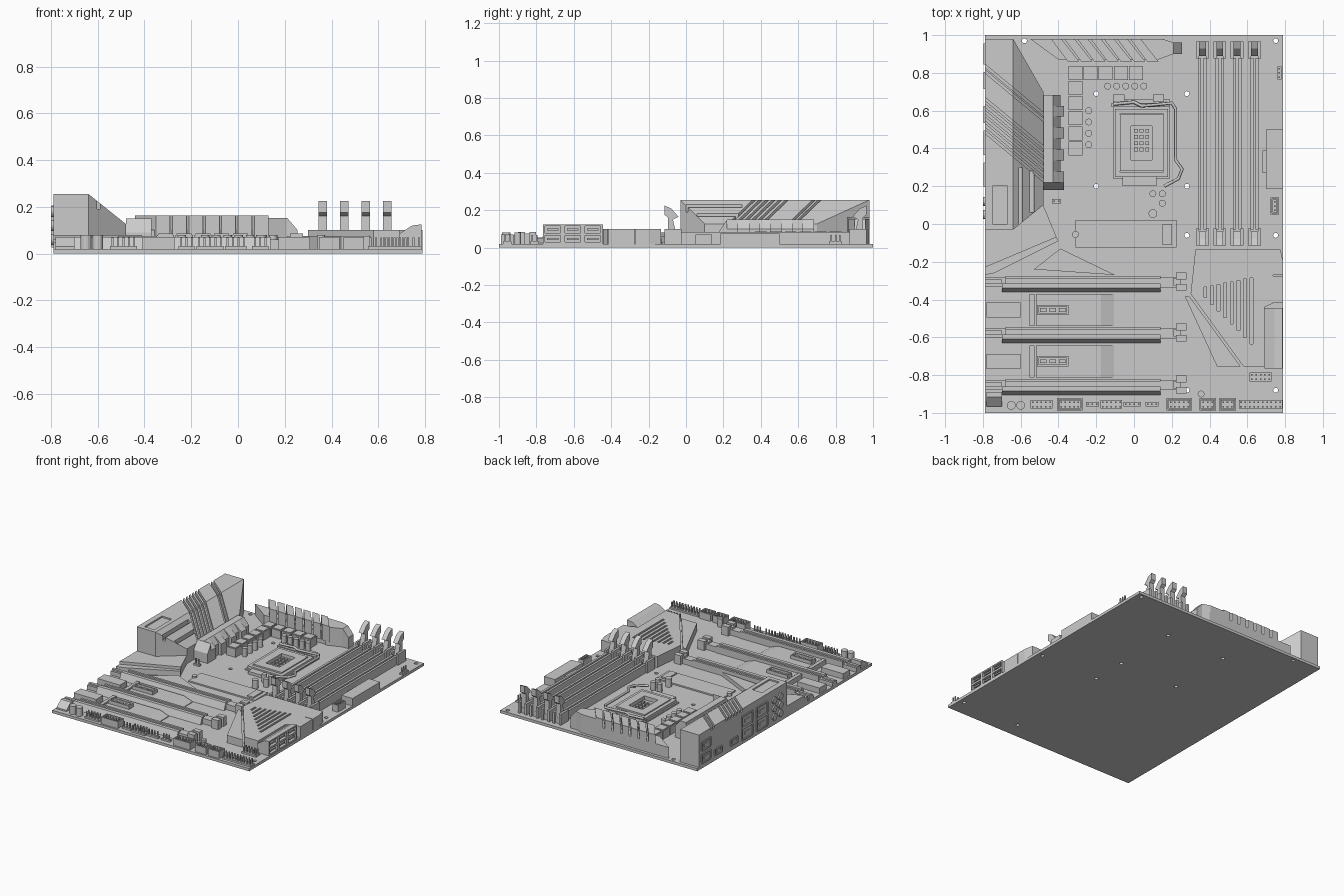
import bpy, bmesh, math

if "Cube" in bpy.data.objects:
    bpy.data.objects.remove(bpy.data.objects["Cube"])

grey = bpy.data.materials.new("plain_grey")
grey.use_nodes = True
grey.diffuse_color = (.6, .6, .6, 1)
grey.node_tree.nodes["Principled BSDF"].inputs["Base Color"].default_value = grey.diffuse_color

# Board outline and shared heights
LEFT, RIGHT, FRONT, BACK = -.79, .79, -1, 1
TOP, LOW, MID, HIGH = .02, .05, .07, .1


def prism(points, low, high, axis="z"):
    """Extrude a 2D outline along an axis."""
    place = {"x": lambda a, b, c: (c, a, b), "y": lambda a, b, c: (a, c, b),
             "z": lambda a, b, c: (a, b, c)}[axis]

    def build(bm):
        bridge(bm, [[place(a, b, end) for a, b in points] for end in (low, high)])
    return build


def bridge(bm, rings):
    """Close two matching outlines into a solid."""
    lower, upper = [[bm.verts.new(point) for point in ring] for ring in rings]
    bm.faces.new(lower)
    bm.faces.new(upper)
    for i in range(len(lower)):
        bm.faces.new((lower[i - 1], lower[i], upper[i], upper[i - 1]))


def rect(x0, x1, y0, y1):
    return [(x0, y0), (x1, y0), (x1, y1), (x0, y1)]


def box(x0, x1, y0, y1, high, low=TOP):
    return prism(rect(x0, x1, y0, y1), low, high)


def block(x, y, half_x, half_y, high, low=TOP):
    """Box given by its centre and half sizes."""
    return box(x - half_x, x + half_x, y - half_y, y + half_y, high, low)


def disc(x, y, radius, sides=16):
    angles = [i * math.tau / sides for i in range(sides)]
    return [(x + radius * math.cos(a), y + radius * math.sin(a)) for a in angles]


def walls(x, y, half_x, half_y, high, thick=.01):
    """Four walls of an open rectangular shroud."""
    solids = []
    for side in (-1, 1):
        solids.append(block(x, y + side * (half_y - thick / 2), half_x, thick / 2, high))
        solids.append(block(x + side * (half_x - thick / 2), y, thick / 2, half_y, high))
    return solids


def part(name, solids):
    bm = bmesh.new()
    for build in solids:
        build(bm)
    bmesh.ops.recalc_face_normals(bm, faces=bm.faces)
    mesh = bpy.data.meshes.new(name)
    bm.to_mesh(mesh)
    bm.free()
    mesh.materials.append(grey)
    obj = bpy.data.objects.new(name, mesh)
    bpy.context.collection.objects.link(obj)
    return obj


def carve(obj, solids):
    """Subtract each solid and bake the result."""
    for solid in solids:
        cutter = part("cutter", [solid])
        cutter.hide_render = True
        modifier = obj.modifiers.new("cut", "BOOLEAN")
        modifier.operation, modifier.solver, modifier.object = "DIFFERENCE", "EXACT", cutter
        graph = bpy.context.evaluated_depsgraph_get()
        baked = bpy.data.meshes.new_from_object(obj.evaluated_get(graph))
        obj.modifiers.clear()
        obj.data = baked
        bpy.data.objects.remove(cutter)


# Circuit board with mounting holes
board = part("circuit_board", [box(LEFT, RIGHT, FRONT, BACK, TOP, 0)])
holes = [(x, y) for x in (.28, .75) for y in (-.88, -.06)]
holes += [(x, y) for x in (-.2, .28) for y in (.2, .69)] + [(-.58, .97), (.75, .97)]
carve(board, [prism(disc(x, y, .013), -1, 1) for x, y in holes])

# Rear port cover: plateau with a sloping inner side and angled ends
ridge, foot, crest = -.64, -.48, .255
outline = [(LEFT, -.03), (ridge, -.03), (foot, .1), (foot, .7), (ridge, .98), (LEFT, .98)]
cover = part("port_cover", [prism(outline, TOP, crest)])
carve(cover, [prism([(ridge, crest), (ridge, 1), (0, 1), (0, crest + .8 * ridge)], FRONT, BACK, "y")])


def groove(start):
    """A slanted channel that follows the top and slope of the cover."""
    floor = crest - .02
    profile = [(-1, floor), (ridge, floor), (foot, floor + .8 * (ridge - foot)), (foot, 1), (-1, 1)]

    def build(bm):
        bridge(bm, [[(x, y - .83 * (x - LEFT), z) for x, z in profile] for y in (start, start + .017)])
    return build


carve(cover, [groove(.8 + i * .03) for i in range(2)] + [groove(.48 + i * .035) for i in range(6)])
carve(cover, [box(-.61, -.59, 0, .3, 1, .19), box(-.55, -.53, .06, .28, 1, .15),
              box(-.75, -.67, 0, .2, 1, crest - .01)])

# Rear ports as thin frames with a tongue, and round jacks
ports = []


def port(y, z, half_y, half_z, edge=.01):
    for side in (-1, 1):
        for dy, dz, wide, tall in ((0, side * half_z, half_y, edge / 2), (side * half_y, 0, edge / 2, half_z)):
            ports.append(prism(rect(y + dy - wide, y + dy + wide, z + dz - tall, z + dz + tall),
                               LEFT - .007, LEFT, "x"))
    ports.append(prism(rect(y - half_y / 2, y + half_y / 2, z - edge, z + edge), LEFT - .005, LEFT, "x"))


for z in (.07, .16):
    port(.9, z, .05, .03)
    for y in (.26, .43):
        port(y, z, .06, .04)
for y in (.58, .76):
    port(y, .06, .04, .02)
ports += [prism(disc(y, z, .024), LEFT - .01, LEFT, "x") for y in (.05, .12) for z in (.06, .12, .18)]
part("rear_ports", ports)

# Lower extension of the cover with a step along its front edge
part("cover_extension", [
    prism([(LEFT, -.23), (-.41, -.07), (foot, .1), (LEFT, .1)], TOP, .08),
    prism([(LEFT, -.27), (-.74, -.26), (-.4, -.09), (-.41, -.07), (LEFT, -.23)], TOP, .06),
    prism([(-.39, -.13), (-.53, -.24), (-.1, -.27)], TOP, LOW)])

# Side cooler: alternating segments with a chamfered edge and a sloped end
side_cooler = []
for i in range(8):
    y, reach = .22 + i * .058, (-.37, -.39)[i % 2]
    shape = [(foot, TOP), (reach, TOP), (reach, HIGH), (-.43, .15), (foot, .15)]
    side_cooler.append(prism(shape, y, y + .058, "y"))
side_cooler.append(prism([(.18, TOP), (.18, .09), (.22, .15), (.22, TOP)], foot, -.37, "x"))
part("side_cooler", side_cooler)

# Rear cooler with slanted fins and a sloping end
fins = [prism([(-.55, .98), (-.4, .87), (.1, .87), (.16, .98)], TOP, HIGH)]
for i in range(7):
    x = -.44 + i * .07
    fins.append(prism([(x, .98), (x + .055, .98), (x + .15, .86), (x + .09, .86)], LOW, .163))
fins.append(prism([(0, .98), (.15, .98), (.21, .96), (.21, .9), (.1, .86)], TOP, .153))
fins.append(prism([(.2, TOP), (.255, TOP), (.255, HIGH), (.21, .153), (.2, .153)], .9, .96, "y"))
part("rear_cooler", fins)

# Power chokes in an L, each with a thin cap plate
pitch, chokes = .08, []
spots = [(-.31 + i * pitch, .8) for i in range(5)] + [(-.31, .8 - i * pitch) for i in range(1, 6)]
for x, y in spots:
    chokes += [block(x, y, .037, .037, .08), block(x, y, .032, .032, .086)]
part("power_chokes", chokes)

# Round capacitors in a row, a column and small groups
small, large = .018, .023
cans = [(-.14 + i * .048, .73, small) for i in range(5)]
cans += [(-.24, .6 - i * .06, small) for i in range(4)]
cans += [(.1, .16, small), (.15, .16, small), (.15, .11, small), (.1, .055, large),
         (.355, -.9, small), (-.65, -.96, large), (-.6, -.96, large)]
part("capacitors", [prism(disc(x, y, radius), TOP, .08) for x, y, radius in cans])

# Processor socket: base, open frame, lid with window and contacts
centre_x, centre_y = .04, .43
socket = [box(-.11, .19, .24, .66, .03), box(-.06, .12, .2, .25, .04), box(-.12, .19, .62, .64, LOW)]
socket += walls(centre_x, centre_y, .14, .18, LOW, .025)
socket += walls(centre_x, centre_y, .115, .15, .058, .06)
socket.append(block(centre_x, centre_y + .015, .05, .075, .036))
for i in range(4):
    socket += [block(centre_x + dx, .395 + i * .033, .01, .01, .044) for dx in (-.03, 0, .03)]
socket += [block(x, .665, .03, .02, LOW) for x in (-.08, .13)]
part("processor_socket", socket)

# Bent locking lever
path = [(-.11, .635), (0, .645), (.04, .625), (.2, .64), (.22, .61), (.22, .34), (.255, .29), (.235, .24), (.16, .2)]
curve = bpy.data.curves.new("lever_path", "CURVE")
curve.dimensions, curve.bevel_depth, curve.bevel_resolution, curve.use_fill_caps = "3D", .009, 1, True
spline = curve.splines.new("POLY")
spline.points.add(len(path) - 1)
for point, (x, y) in zip(spline.points, path):
    point.co = (x, y, .06, 1)
curve.materials.append(grey)
bpy.context.collection.objects.link(bpy.data.objects.new("socket_lever", curve))

# Memory slots with tall latches leaning outward at both ends
memory, latches = [], []
latch = [(-.03, TOP), (.03, TOP), (.025, .16), (.045, .175), (.045, .225), (.01, .21), (-.03, .165), (0, .15)]
for i in range(4):
    x = .362 + i * .092
    memory.append(box(x - .02, x + .02, -.1, .95, .06))
    for side in (-1, 1):
        memory.append(block(x + side * .014, .425, .008, .455, .083))
        end = .425 + side * .495
        latches += [block(x + edge * .026, end, .008, .045, HIGH) for edge in (-1, 1)]
        latches.append(prism([(end + side * a, z) for a, z in latch], x - small, x + small, "x"))
part("memory_slots", memory)
part("memory_latches", latches)

# Expansion slots with a groove, sloped front side and end clip
slots = []
for y in (-.305, -.575, -.85):
    sloped = [(y - .055, TOP), (y - .035, MID), (y - .01, MID), (y - .01, TOP)]
    slots += [box(-.68, .14, y - .01, y + .03, .06), box(-.68, .14, y + .015, y + .03, MID),
              prism(sloped, -.7, .14, "x"), box(LEFT, -.68, y - .025, y + .025, LOW),
              box(LEFT, -.7, y - .01, y + .01, .06), box(.13, .23, y - .03, y + .025, .06),
              block(.23, y, .02, .02, .075)]
    slots += [block(.25, y + side * .03, .027, small, .085) for side in (-1, 1)]
part("expansion_slots", slots)

# Drive shields with short slots, left-hand blocks and a wedge
shields = [prism([(-.965, TOP), (-.965, .03), (-.915, MID), (-.89, MID), (-.89, TOP)], -.78, -.7, "x")]
for y in (-.455, -.727):
    profile = [(-.52, TOP), (-.52, LOW), (-.175, LOW), (-.105, .025), (-.105, TOP)]
    shields += [prism(profile, y - .085, y + .085, "y"), block(-.54, y, .013, .085, .055),
                block(-.69, y, .09, .04, .06)]
    shields += walls(-.43, y, .083, .027, .075)
    shields += [block(-.43 + i * .05, y, small, .01, .065) for i in (-1, 0, 1)]
part("drive_shields", shields)
part("storage_card", [box(-.31, .225, -.125, .02, .03), box(.15, .2, -.11, 0, .04),
                      prism(disc(-.31, -.055, small), TOP, .04)])

# Chipset cooler: plate with triangular grooves and a slanted lower strip
chipset = part("chipset_cooler", [
    prism([(.325, -.135), (.775, -.135), (RIGHT, -.2), (RIGHT, -.27), (.735, -.27), (.735, -.42),
           (.69, -.44), (.69, -.755), (.58, -.755), (.3, -.37)], TOP, HIGH),
    prism([(.27, -.385), (.295, -.385), (.565, -.755), (.44, -.755)], TOP, .075)])
strips = []
for i in range(8):
    inset = .03 + i * .035
    x, upper, lower = .34 + inset, inset / 5 - .34, -.36 - inset
    strips.append(box(x, x + .015, lower, upper, 1, HIGH - .01))
carve(chipset, strips)

# Drive ports on the right edge: two rows of three with inner tongues
shape = [(.69, TOP), (.69, .085), (.745, .12), (.785, .125), (.785, TOP)]
drive = part("drive_ports", [prism(shape, -.765, -.445, "y")])
cells = [(-.605 + i * .107, z) for i in (-1, 0, 1) for z in (.047, .097)]
carve(drive, [prism(rect(y - .042, y + .042, z - small, z + small), .75, 1, "x") for y, z in cells])
part("drive_port_tongues", [prism(rect(y - .03, y + .03, z - .005, z + .005), .74, .78, "x") for y, z in cells])

# Power and front-panel sockets on the right edge
part("power_socket", [box(.7, RIGHT, .185, .5, .075), box(.68, .71, .27, .39, .06)])
part("panel_socket", [box(.735, RIGHT, -.415, -.275, HIGH)])


def header(x, y, columns, rows, shroud=False):
    """Pin header: base, pin grid and optional shroud."""
    step = .023
    half_x, half_y = columns * step / 2, rows * step / 2
    solids = [block(x, y, half_x, half_y, .032)]
    for i in range(columns):
        for j in range(rows):
            solids.append(block(x - half_x + (i + .5) * step, y - half_y + (j + .5) * step, .004, .004, .068))
    return solids + (walls(x, y, half_x + .01, half_y + .01, MID, .008) if shroud else [])


# Pin headers along the front edge and around the board
pins, edge = [], -.955
for x, columns in ((-.49, 5), (-.12, 5), (.67, 10)):
    pins += header(x, edge, columns, 2)
for x, columns in ((-.34, 5), (.24, 5), (.39, 3), (.495, 3)):
    pins += header(x, edge, columns, 2, True)
for x, columns in ((-.22, 3), (-.01, 4), (.095, 3)):
    pins += header(x, edge, columns, 1)
pins += header(.67, -.81, 5, 2) + header(.77, .8, 1, 3) + header(.745, .095, 1, 3, True) + header(-.41, .12, 2, 1)
part("pin_headers", pins)
